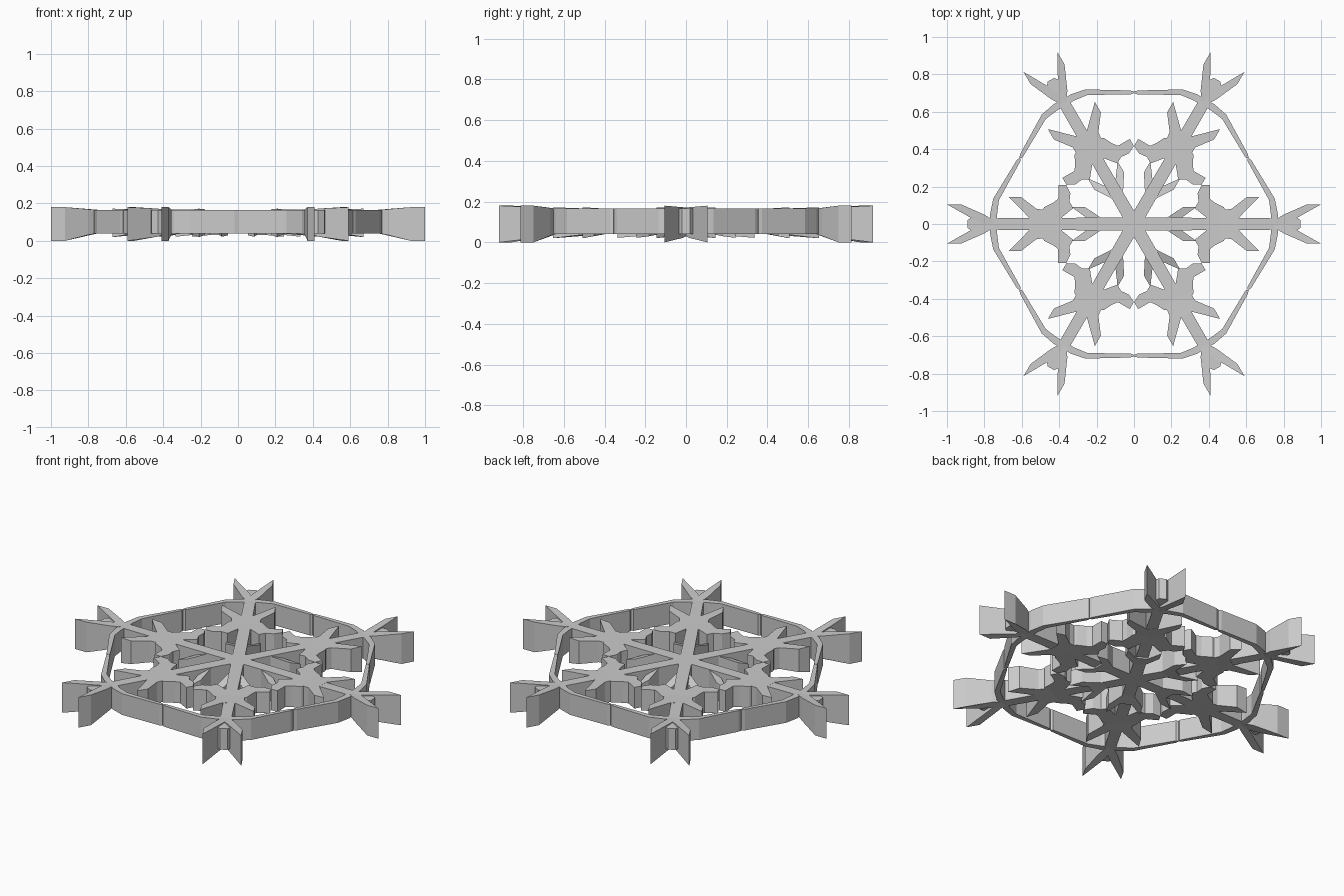
import bpy, bmesh
from math import pi
from mathutils import Matrix

if "Cube" in bpy.data.objects:
    bpy.data.objects.remove(bpy.data.objects["Cube"])

LOW, HIGH = 0.04, 0.166   # flat body of the snowflake


def prism(bm, pts, tip=None):
    """Upright prism from an outline; tip = (x start, x end, low z, high z) slopes it along the arm."""
    bottom, top = [], []
    for x, y in pts:
        lo, hi = LOW, HIGH
        if tip:
            t = min(max((x - tip[0]) / (tip[1] - tip[0]), 0), 1)
            lo += (tip[2] - LOW) * t
            hi += (tip[3] - HIGH) * t
        bottom.append(bm.verts.new((x, y, lo)))
        top.append(bm.verts.new((x, y, hi)))
    bm.faces.new(bottom[::-1])
    bm.faces.new(top)
    n = len(pts)
    for i in range(n):
        j = (i + 1) % n
        bm.faces.new((bottom[i], bottom[j], top[j], top[i]))


def six_fold(name, pts, tip=None, mirrored=True):
    """One object: the outline mirrored across the arm and repeated on all six arms."""
    bm = bmesh.new()
    for k in range(6):
        for side in ((1, -1) if mirrored else (1,)):
            old = set(bm.verts)
            prism(bm, [(x, y * side) for x, y in pts], tip)
            new = [v for v in bm.verts if v not in old]
            bmesh.ops.rotate(bm, verts=new, matrix=Matrix.Rotation(k * pi / 3, 3, 'Z'))
    bmesh.ops.recalc_face_normals(bm, faces=bm.faces[:])
    mesh = bpy.data.meshes.new(name)
    bm.to_mesh(mesh)
    bm.free()
    ob = bpy.data.objects.new(name, mesh)
    bpy.context.collection.objects.link(ob)
    return ob


# Arms running out from the centre, ending in a small blunt knob
six_fold("arm_spines", [(0, 0), (0.06, -0.035), (0.84, -0.03), (0.87, -0.035),
                        (0.89, -0.02), (0.89, 0.02), (0.87, 0.035), (0.84, 0.03),
                        (0.06, 0.035)], mirrored=False)

# Short branches near the centre, sloping down on top
six_fold("inner_branches", [(0.17, 0.0), (0.17, 0.03), (0.265, 0.092), (0.335, 0.092),
                            (0.25, 0.03), (0.25, 0.0)], (0.17, 0.33, 0.022, 0.11))

# Wide cross blocks that meet their neighbours
six_fold("cross_blocks", [(0.385, 0.0), (0.385, 0.036), (0.325, 0.085), (0.345, 0.12),
                          (0.34, 0.165), (0.362, 0.208), (0.405, 0.208), (0.405, 0.135),
                          (0.43, 0.115), (0.48, 0.09), (0.51, 0.035), (0.51, 0.0)])

# Swept branches in the middle of each arm
six_fold("middle_branches", [(0.46, 0.0), (0.46, 0.075), (0.52, 0.08), (0.605, 0.145),
                             (0.67, 0.145), (0.56, 0.033), (0.56, 0.0)],
         (0.55, 0.67, 0.02, 0.172))

# Flared forked tips
six_fold("outer_tips", [(0.75, 0.0), (0.75, 0.02), (0.80, 0.05), (0.925, 0.105),
                        (1.0, 0.105), (0.84, 0.015), (0.81, 0.0)],
         (0.77, 0.925, 0.0, 0.18))

# Thin hexagonal frame with a notch halfway between arms
six_fold("hexagon_frame", [(0.73, 0.0), (0.732, 0.05), (0.722, 0.128), (0.606, 0.338),
                           (0.608, 0.350), (0.614, 0.353), (0.628, 0.340),
                           (0.753, 0.135), (0.77, 0.05), (0.765, 0.0)])
